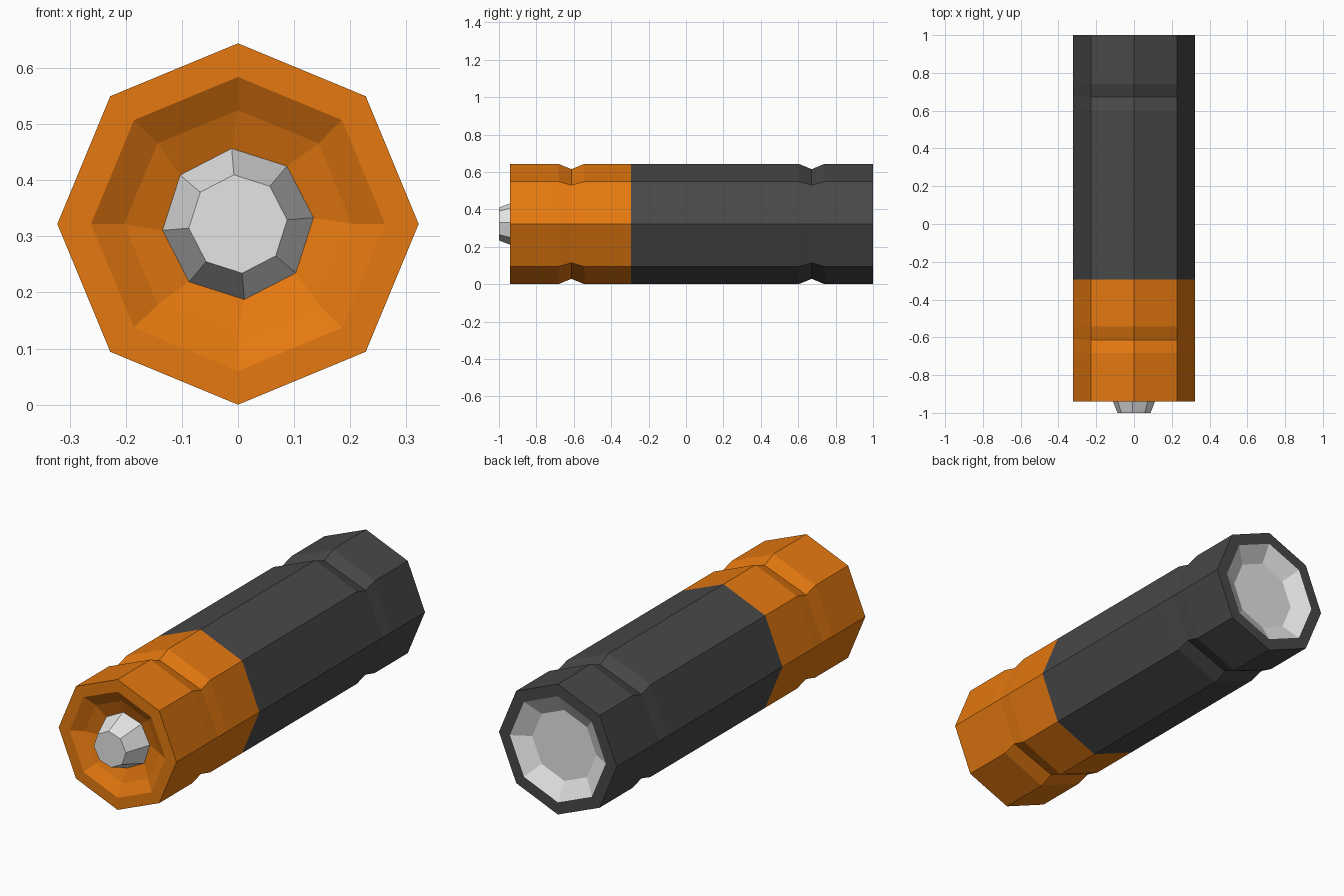
import bpy
import bmesh
from math import cos, sin, radians, tau

cube = bpy.data.objects.get("Cube")
if cube:
    bpy.data.objects.remove(cube, do_unlink=True)

SIDES = 8
RADIUS = 0.322
TWIST = radians(4.8)
FLUTE = 0.91  # vertical squeeze at the bottom of a groove


def material(name, rgb):
    mat = bpy.data.materials.new(name)
    mat.use_nodes = True
    color = (*rgb, 1.0)
    mat.diffuse_color = color
    mat.node_tree.nodes["Principled BSDF"].inputs["Base Color"].default_value = color
    return mat


def ring(y, radius, squeeze=1.0, twist=0.0):
    """Octagon around the long axis, with a corner pointing up."""
    angles = [tau * i / SIDES + twist for i in range(SIDES)]
    return [(radius * cos(a), y, RADIUS + radius * squeeze * sin(a)) for a in angles]


def loft(name, rings, mat, cap_front=False, cap_back=False):
    """Skin a run of rings, ordered from front to back along the surface."""
    bm = bmesh.new()
    loops = [[bm.verts.new(co) for co in r] for r in rings]
    for a, b in zip(loops, loops[1:]):
        for i in range(SIDES):
            j = (i + 1) % SIDES
            bm.faces.new((a[i], b[i], b[j], a[j]))
    if cap_front:
        bm.faces.new(loops[0])
    if cap_back:
        bm.faces.new(loops[-1][::-1])
    mesh = bpy.data.meshes.new(name)
    bm.to_mesh(mesh)
    bm.free()
    mesh.materials.append(mat)
    obj = bpy.data.objects.new(name, mesh)
    bpy.context.collection.objects.link(obj)
    return obj


def groove(y):
    """Three rings forming a V-shaped groove."""
    return [ring(y - 0.07, RADIUS), ring(y, RADIUS, FLUTE), ring(y + 0.07, RADIUS)]


orange = material("orange", (0.78, 0.19, 0.005))
charcoal = material("charcoal", (0.065, 0.065, 0.065))
silver = material("silver", (0.78, 0.78, 0.78))

# Orange front casing with its dished face
loft("front_casing", [
    ring(-0.88, 0.135, twist=TWIST),
    ring(-0.905, 0.203),
    ring(-0.94, 0.262),
    ring(-0.94, RADIUS),
    *groove(-0.613),
    ring(-0.293, RADIUS),
], orange)

# Dark rear casing with its flat rim
loft("rear_casing", [
    ring(-0.293, RADIUS),
    *groove(0.672),
    ring(1.0, RADIUS),
    ring(1.0, 0.262),
], charcoal)

# Tapered front terminal
loft("front_terminal", [
    ring(-1.0, 0.088, twist=TWIST),
    ring(-0.88, 0.135, twist=TWIST),
], silver, cap_front=True)

# Recessed rear terminal
loft("rear_terminal", [
    ring(1.0, 0.262),
    ring(0.95, 0.175),
], silver, cap_back=True)
